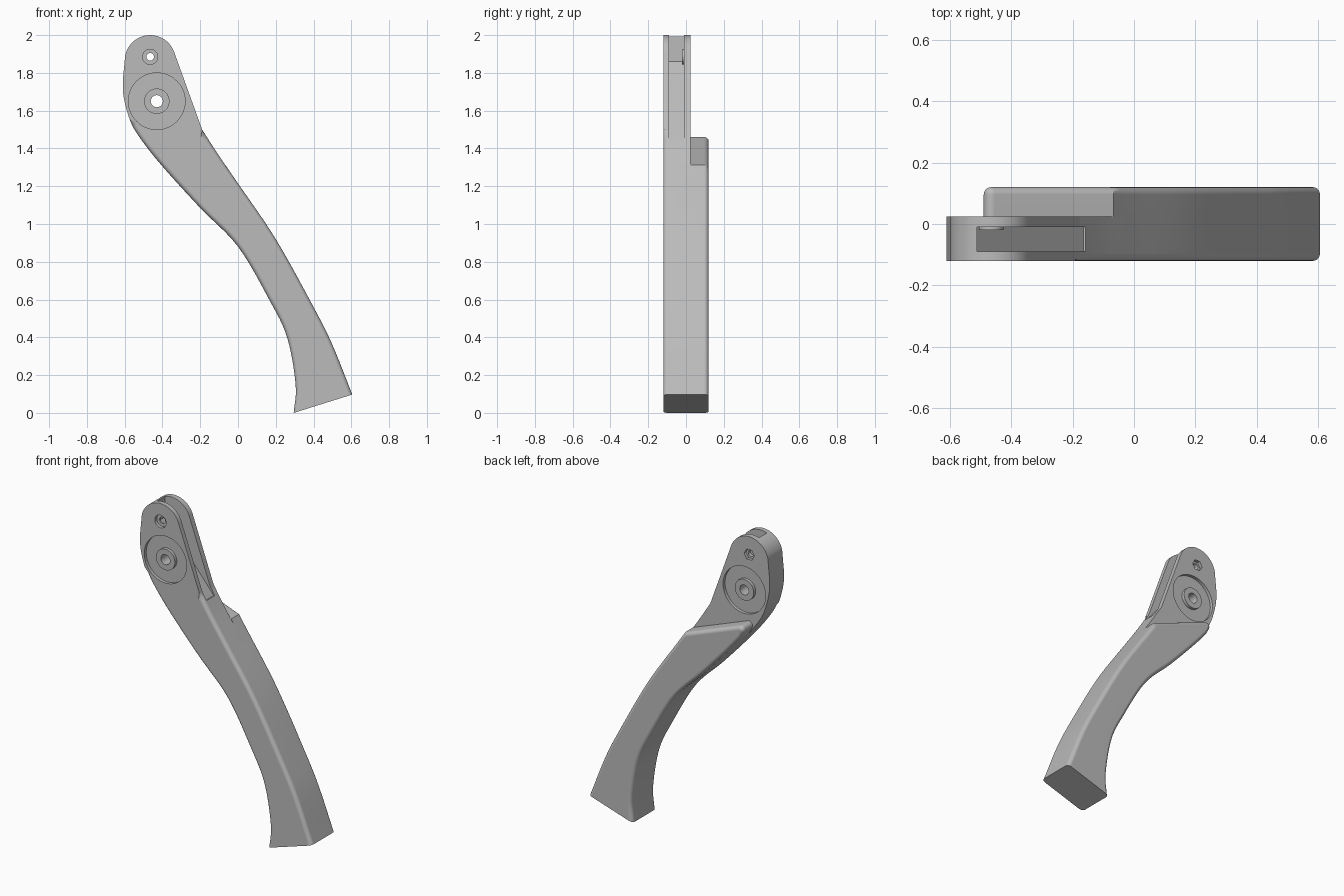
import bpy, bmesh, math
from mathutils import Vector, Matrix

old = bpy.data.objects.get("Cube")
if old:
    bpy.data.objects.remove(old, do_unlink=True)

grey = bpy.data.materials.new("satin_grey")
grey.use_nodes = True
grey.diffuse_color = (0.5, 0.5, 0.5, 1)
grey.node_tree.nodes["Principled BSDF"].inputs["Base Color"].default_value = (0.5, 0.5, 0.5, 1)

FRONT, SPLIT, BACK = -0.12, 0.025, 0.12
FILLET = 0.024


def spline(points, steps=6):
    """Smooth curve through the points."""
    p = [Vector(q) for q in points]
    p = [2 * p[0] - p[1]] + p + [2 * p[-1] - p[-2]]
    out = []
    for i in range(1, len(p) - 2):
        a, b, c, d = p[i - 1:i + 3]
        for s in range(steps):
            t = s / steps
            out.append(0.5 * (2 * b + (c - a) * t + (2 * a - 5 * b + 4 * c - d) * t ** 2
                              + (3 * b - a - 3 * c + d) * t ** 3))
    return out + [p[-2]]


def arc(cx, cz, r, start, end, n=20):
    angles = [math.radians(start + (end - start) * i / n) for i in range(n + 1)]
    return [Vector((cx + r * math.cos(a), cz + r * math.sin(a))) for a in angles]


def add_object(name, bm):
    bmesh.ops.recalc_face_normals(bm, faces=bm.faces[:])
    mesh = bpy.data.meshes.new(name)
    bm.to_mesh(mesh)
    bm.free()
    mesh.materials.append(grey)
    obj = bpy.data.objects.new(name, mesh)
    bpy.context.scene.collection.objects.link(obj)
    return obj


def prism(name, outline, y0, y1, round_y=None, round_below=0):
    """Extrude an x-z outline along y, rounding the rim on one side."""
    bm = bmesh.new()
    face = bm.faces.new([bm.verts.new((p[0], y0, p[1])) for p in outline])
    ext = bmesh.ops.extrude_face_region(bm, geom=[face])["geom"]
    for v in ext:
        if isinstance(v, bmesh.types.BMVert):
            v.co.y = y1
    if round_y is not None:
        rim = []
        for e in bm.edges:
            a, b = (v.co for v in e.verts)
            on_rim = all(abs(c.y - round_y) < 1e-4 and c.z < round_below for c in (a, b))
            is_foot = (a.z + b.z) / 2 < 0.1 and e.calc_length() > 0.2
            if on_rim and not is_foot:
                rim.append(e)
        bmesh.ops.recalc_face_normals(bm, faces=bm.faces[:])
        bmesh.ops.bevel(bm, geom=rim, offset=FILLET, segments=5, profile=0.5,
                        affect='EDGES', clamp_overlap=False)
    return add_object(name, bm)


def ring(name, center, r0, r1, y0, y1, n=48):
    """Square-section ring around the y axis."""
    bm = bmesh.new()
    loops = []
    for r, y in ((r0, y0), (r1, y0), (r1, y1), (r0, y1)):
        loops.append([bm.verts.new((p.x, y, p.y))
                      for p in arc(*center, r, 0, 360, n)[:-1]])
    for k in range(4):
        a, b = loops[k], loops[(k + 1) % 4]
        for i in range(n):
            j = (i + 1) % n
            bm.faces.new((a[i], a[j], b[j], b[i]))
    return add_object(name, bm)


def disc(name, center, r, y0, y1, n=40):
    return prism(name, arc(*center, r, 0, 360, n)[:-1], y0, y1)


def cut(obj, cutter):
    cutter.hide_render = True
    mod = obj.modifiers.new("cut", 'BOOLEAN')
    mod.operation, mod.solver, mod.object = 'DIFFERENCE', 'EXACT', cutter
    bpy.context.view_layer.objects.active = obj
    bpy.ops.object.modifier_apply(modifier=mod.name)
    bpy.data.objects.remove(cutter, do_unlink=True)


# Side curves of the grip, both listed from the foot upwards
right_side = spline([(0.605, 0.097), (0.5, 0.36), (0.4, 0.56), (0.2, 0.92),
                     (0, 1.215), (-0.1, 1.36), (-0.19, 1.5)])
left_side = spline([(0.295, 0), (0.305, 0.15), (0.26, 0.4), (0.165, 0.6), (0, 0.88),
                    (-0.2, 1.085), (-0.4, 1.305), (-0.515, 1.45), (-0.57, 1.545),
                    (-0.605, 1.67), (-0.61, 1.76)])

# Front half: grip and rounded head in one outline
head_top = arc(-0.465, 1.865, 0.135, 19, 168)
front = prism("head_and_front_grip", right_side + head_top + left_side[::-1],
              FRONT, SPLIT, FRONT, 1.548)

# Back half: thicker grip ending in a sloped, rounded shoulder
shoulder = [Vector((-0.066, 1.312))] + arc(-0.463, 1.435, 0.026, 69, 218, 10)
back = prism("back_grip",
             [p for p in right_side if p.y < 1.29] + shoulder
             + [p for p in left_side if p.y < 1.4][::-1],
             SPLIT, BACK, BACK, 2)

# Slot in the head, open at the top and right
cut(front, prism("slot_cutter", [(-0.51, 2.1), (-0.51, 1.86), (-0.165, 1.45),
                                 (0.1, 1.45), (0.1, 2.1)], -0.09, -0.01))

# Pivot: ring recess on both faces and a through hole
pivot = (-0.43, 1.65)
cut(front, ring("front_recess_cutter", pivot, 0.067, 0.15, FRONT - 0.05, FRONT + 0.02))
cut(front, ring("back_recess_cutter", pivot, 0.067, 0.15, SPLIT - 0.02, SPLIT + 0.05))
cut(front, disc("pivot_cutter", pivot, 0.032, -0.3, 0.3))

# Screw hole: counterbore in front, hexagonal nut seat behind
screw = (-0.465, 1.885)
cut(front, disc("counterbore_cutter", screw, 0.04, FRONT - 0.05, FRONT + 0.02))
cut(front, disc("nut_cutter", screw, 0.036, SPLIT - 0.02, SPLIT + 0.05, 6))
cut(front, disc("screw_cutter", screw, 0.02, -0.3, 0.3))
boss = ring("screw_boss", screw, 0.02, 0.04, -0.02, -0.008)

# Smooth shading with crisp edges
for obj in (front, back, boss):
    bpy.ops.object.select_all(action='DESELECT')
    obj.select_set(True)
    bpy.context.view_layer.objects.active = obj
    bpy.ops.object.shade_smooth_by_angle(angle=math.radians(30))
    weighted = obj.modifiers.new("even_normals", 'WEIGHTED_NORMAL')
    weighted.keep_sharp = True
